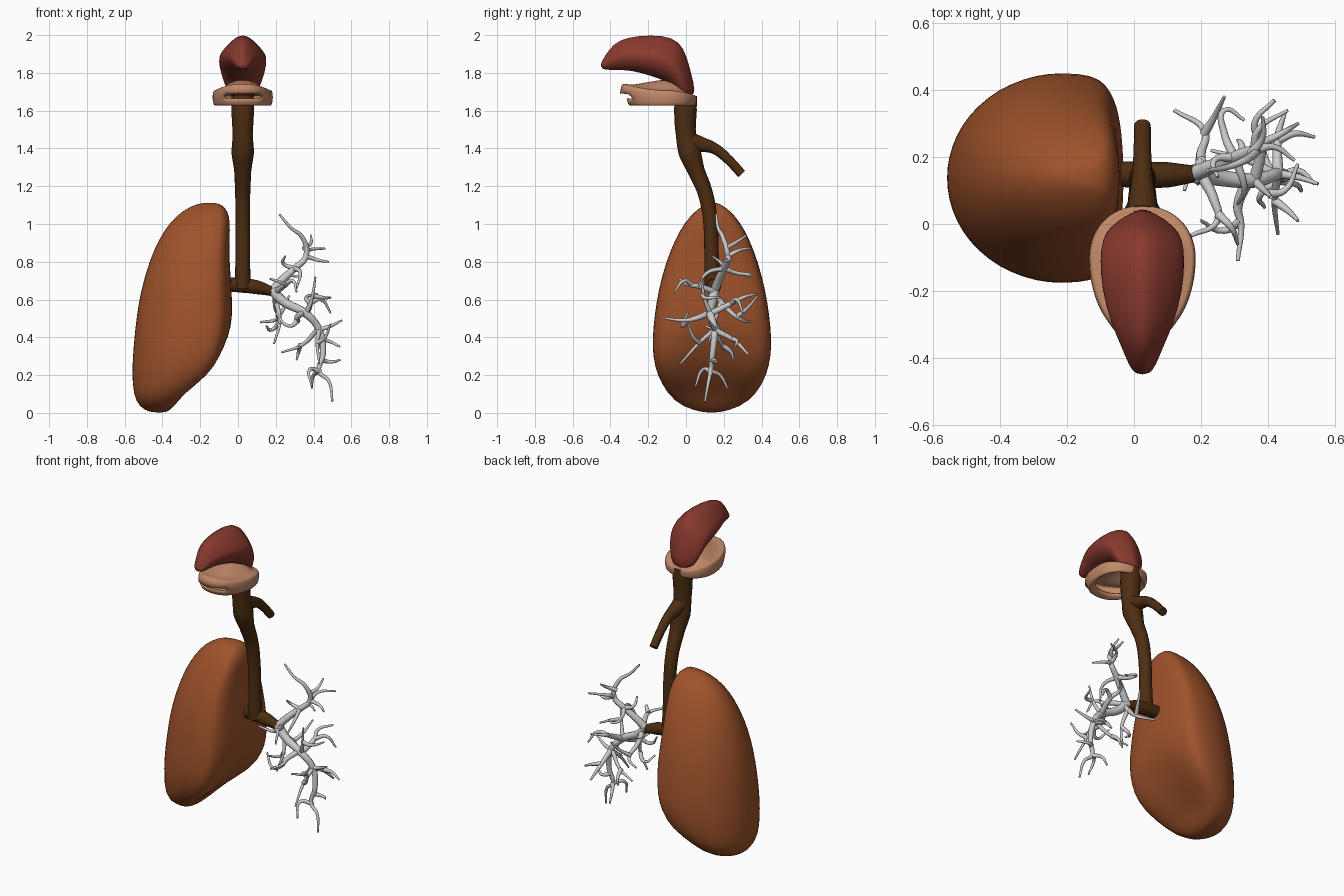
import bpy
from math import sin, cos, pi

CX = 0.025  # midline of the airway


def material(name, rgb):
    m = bpy.data.materials.new(name)
    m.diffuse_color = (*rgb, 1)
    return m


def sgnpow(v, p):
    return (abs(v) ** p) * (1 if v >= 0 else -1)


def loft(name, rings, mat, caps=True, skip=lambda r, i: False, subsurf=1):
    n = len(rings[0])
    verts = [p for ring in rings for p in ring]
    faces = [(r * n + i, r * n + (i + 1) % n, (r + 1) * n + (i + 1) % n, (r + 1) * n + i)
             for r in range(len(rings) - 1) for i in range(n) if not skip(r, i)]
    if caps:
        faces.append(tuple(reversed(range(n))))
        faces.append(tuple(range(len(verts) - n, len(verts))))
    me = bpy.data.meshes.new(name)
    me.from_pydata(verts, [], faces)
    me.polygons.foreach_set("use_smooth", [True] * len(me.polygons))
    me.materials.append(mat)
    ob = bpy.data.objects.new(name, me)
    bpy.context.collection.objects.link(ob)
    if subsurf:
        s = ob.modifiers.new("smooth", 'SUBSURF')
        s.levels = s.render_levels = subsurf
    return ob


def tubes(name, paths, mat=None, sides=3):
    """paths: lists of (x, y, z, radius)"""
    cu = bpy.data.curves.new(name, 'CURVE')
    cu.dimensions = '3D'
    cu.bevel_depth = 1.0
    cu.bevel_resolution = sides
    cu.resolution_u = 5
    cu.use_fill_caps = True
    for path in paths:
        sp = cu.splines.new('BEZIER')
        sp.bezier_points.add(len(path) - 1)
        for bp, (x, y, z, r) in zip(sp.bezier_points, path):
            bp.co = (x, y, z)
            bp.radius = r
            bp.handle_left_type = bp.handle_right_type = 'AUTO'
    ob = bpy.data.objects.new(name, cu)
    bpy.context.collection.objects.link(ob)
    if mat:
        cu.materials.append(mat)
    return ob


lung_mat = material("lung_orange", (0.34, 0.085, 0.024))
pipe_mat = material("pipe_brown", (0.075, 0.027, 0.006))
nose_mat = material("nasal_red", (0.25, 0.042, 0.027))
mouth_mat = material("mouth_tan", (0.53, 0.25, 0.14))

# Lung: D-shaped sections (z, x outer, x inner, y front, y back, inner dent)
lung = [(0.0, -.46, -.38, .10, .17, 0), (0.03, -.525, -.34, -.02, .29, 0),
        (0.10, -.555, -.27, -.10, .375, .02), (0.20, -.563, -.115, -.155, .43, .06),
        (0.30, -.559, -.055, -.178, .452, .05), (0.40, -.551, -.028, -.18, .455, .02),
        (0.52, -.538, -.019, -.168, .443, .008), (0.65, -.516, -.026, -.148, .423, .008),
        (0.80, -.473, -.035, -.108, .383, .01), (0.92, -.421, -.036, -.058, .337, .01),
        (1.01, -.361, -.040, -.007, .287, 0), (1.07, -.295, -.055, .05, .235, 0),
        (1.105, -.225, -.085, .10, .185, 0), (1.112, -.18, -.13, .125, .16, 0)]
rings = []
for z, xo, xi, yf, yb, dent in lung:
    cx, cy, ry = xo + (xi - xo) * 0.66, (yf + yb) / 2, (yb - yf) / 2
    ring = []
    for i in range(28):
        c, s = cos(2 * pi * i / 28), sin(2 * pi * i / 28)
        if c > 0:
            x = cx + (xi - cx) * c ** 0.5 - dent * c ** 4
        else:
            x = cx + (cx - xo) * c
        ring.append((x, cy + ry * s, z))
    rings.append(ring)
loft("lung", rings, lung_mat)

# Nasal cavity: bottom (y, z), top (y, z), half width
nose = [(-.445, 1.822, -.455, 1.845, .02), (-.42, 1.815, -.43, 1.89, .04),
        (-.35, 1.815, -.385, 1.955, .062), (-.28, 1.81, -.315, 1.99, .095),
        (-.20, 1.787, -.19, 2.003, .121), (-.13, 1.765, -.07, 1.993, .127),
        (-.08, 1.735, -.01, 1.935, .12), (-.045, 1.695, .02, 1.83, .102),
        (-.02, 1.65, .062, 1.67, .055)]
rings = []
for y0, z0, y1, z1, w in nose:
    ring = []
    for i in range(20):
        c, s = cos(2 * pi * i / 20), sin(2 * pi * i / 20)
        t = (1 + s) / 2
        ring.append((CX + w * 1.03 * c * (1 - 0.42 * s if s > 0 else 1),
                     y0 + (y1 - y0) * t, z0 + (z1 - z0) * t))
    rings.append(ring)
loft("nasal_cavity", rings, nose_mat)

# Mouth cavity: oval band with a front slit and an arched palate
# rows: (scale, base z, share of the front lift)
rows = [(.74, 1.645, 0), (.90, 1.622, 0), (.97, 1.63, 0), (1.0, 1.66, .1), (1.0, 1.682, .25),
        (.97, 1.71, .9), (.88, 1.705, .9), (.72, 1.712, .6), (.45, 1.75, 0), (.05, 1.765, 0)]
N = 40
rings = []
for r, (k, z, lift) in enumerate(rows):
    ring = []
    for i in range(N):
        a = 2 * pi * i / N
        x, y = 0.16 * sgnpow(cos(a), .9), sin(a)
        front, back = max(0, -y) ** 2, max(0, y) ** 2
        y *= 0.25 if y < 0 else 0.155
        recess = 0.035 * front if r < 4 else 0  # lower lip sits back
        ring.append((CX + k * x, -0.1 + k * y + recess,
                     z + lift * (0.04 * front - 0.03 * back)))
    rings.append(ring)
mouth = loft("mouth_cavity", rings, mouth_mat, caps=False,
             skip=lambda r, i: r == 3 and 26 <= i < 34)
sol = mouth.modifiers.new("wall", 'SOLIDIFY')
sol.thickness = 0.008

# Windpipe, gullet stub and the two main bronchi
tubes("windpipe", [[(CX, 0, 1.68, .058), (CX, -.003, 1.6, .06), (CX, 0, 1.47, .053),
                    (CX, .02, 1.38, .06), (CX, .055, 1.28, .045), (CX, .10, 1.17, .04),
                    (CX, .127, 1.03, .038), (CX, .135, .85, .038), (CX, .14, .66, .042)]],
      pipe_mat, 6)
tubes("gullet", [[(CX, .0, 1.45, .05), (CX, .07, 1.425, .042), (CX, .15, 1.40, .03),
                  (CX, .22, 1.345, .026), (CX, .295, 1.265, .025)]], pipe_mat, 5)
tubes("main_bronchi", [[(-.06, .15, .68, .038), (CX, .147, .675, .04),
                        (.10, .147, .665, .038), (.19, .15, .64, .024)]], pipe_mat, 5)


# Bronchial tree: branches taper from start radius to end radius
def taper(r0, r1, *pts):
    n = len(pts) - 1
    return [(*p, r0 + (r1 - r0) * i / n) for i, p in enumerate(pts)]


def twig(*pts):
    return taper(.014, .005, *pts)


upper = [
    taper(.024, .006, (.18, .15, .645), (.24, .175, .71), (.30, .20, .765), (.36, .22, .83),
          (.34, .195, .93), (.28, .17, .98), (.22, .16, 1.05)),
    twig((.36, .22, .83), (.42, .23, .81), (.48, .19, .80)),
    twig((.35, .21, .87), (.385, .26, .90), (.385, .32, .94)),
    twig((.36, .22, .83), (.37, .28, .86), (.46, .34, .87)),
    twig((.30, .20, .765), (.27, .27, .74), (.27, .34, .73), (.33, .31, .72)),
    twig((.30, .20, .765), (.24, .19, .79), (.25, .14, .83)),
    twig((.30, .20, .765), (.33, .11, .74), (.31, .06, .66)),
    taper(.018, .006, (.20, .15, .64), (.24, .07, .67), (.25, .01, .68), (.17, -.035, .71)),
    twig((.25, .03, .68), (.29, -.01, .70), (.31, -.06, .64)),
]
lower = [
    taper(.028, .006, (.18, .15, .65), (.24, .14, .59), (.36, .13, .525), (.43, .15, .44),
          (.45, .14, .31), (.43, .13, .22), (.48, .12, .17), (.50, .10, .06)),
    taper(.018, .006, (.20, .15, .63), (.20, .21, .56), (.21, .28, .50), (.12, .34, .48)),
    twig((.21, .27, .51), (.24, .32, .55), (.27, .38, .62)),
    twig((.20, .19, .60), (.22, .15, .48), (.19, .12, .365)),
    twig((.22, .15, .48), (.18, .17, .44), (.15, .10, .46)),
    taper(.018, .006, (.36, .13, .525), (.38, .24, .58), (.36, .30, .61), (.42, .37, .63)),
    twig((.38, .24, .58), (.44, .27, .60), (.49, .30, .53)),
    twig((.36, .13, .525), (.39, .10, .60), (.41, .08, .72)),
    twig((.40, .09, .62), (.45, .10, .61), (.49, .18, .61)),
]
outer = [
    taper(.018, .006, (.34, .13, .53), (.31, .05, .50), (.32, .0, .49), (.31, -.11, .50)),
    twig((.32, .01, .49), (.27, -.02, .46), (.20, .01, .53)),
    twig((.43, .15, .44), (.49, .14, .46), (.55, .12, .49)),
    twig((.43, .15, .44), (.42, .07, .37), (.43, -.03, .26)),
    twig((.42, .07, .37), (.46, .04, .40), (.49, .01, .47)),
    taper(.017, .006, (.43, .15, .44), (.43, .26, .38), (.45, .33, .31)),
    twig((.43, .25, .39), (.48, .27, .38), (.54, .26, .35)),
    twig((.42, .15, .44), (.34, .19, .36), (.23, .22, .32)),
    twig((.33, .19, .36), (.32, .24, .32), (.31, .25, .28)),
    twig((.44, .14, .28), (.49, .16, .27), (.54, .12, .28)),
    twig((.43, .13, .22), (.40, .18, .20), (.39, .22, .13)),
    twig((.43, .13, .22), (.38, .09, .23), (.39, .05, .14)),
]
tubes("bronchial_tree", upper + lower + outer)
